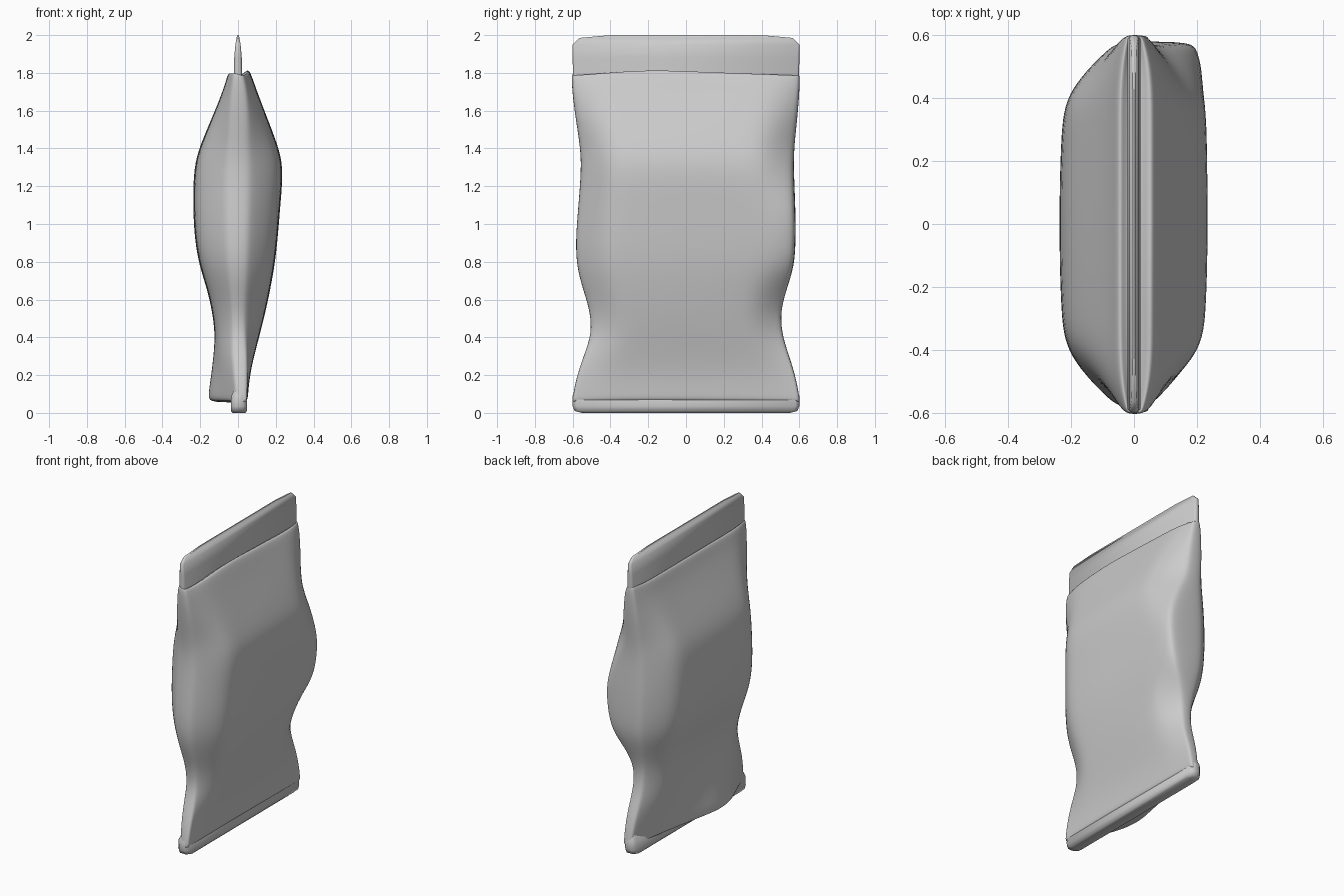
import bpy, bmesh

if "Cube" in bpy.data.objects:
    bpy.data.objects.remove(bpy.data.objects["Cube"])

# z, front x, back x, +y half width, -y half width
ROWS = [
    (0.055, .049, .165, .600, .600), (0.08, .052, .182, .602, .602),
    (0.20, .062, .156, .580, .578), (0.32, .090, .134, .540, .535),
    (0.42, .117, .124, .508, .500), (0.54, .147, .137, .500, .508),
    (0.66, .172, .165, .535, .548), (0.78, .194, .205, .575, .580),
    (0.92, .210, .230, .582, .585), (1.10, .224, .239, .580, .570),
    (1.30, .242, .235, .570, .554), (1.42, .210, .200, .574, .562),
    (1.58, .150, .130, .592, .588), (1.72, .094, .074, .602, .604),
    (1.79, .066, .056, .602, .606), (1.805, .050, .042, .597, .600),
    (1.775, .022, .022, .590, .590),
]
COLS = [-1, -.97, -.86, -.74, -.62, -.45, -.22, 0, .22, .45, .62, .74, .86, .97, 1]
BULGE = [(0, 1), (.35, .995), (.62, .95), (.74, .84), (.86, .60), (.97, .32), (1, .18)]
FULL = [(0, 1), (.35, 1), (.62, 1), (.74, 1), (.86, .99), (.97, .93), (1, .78)]
TAPER = [(0, 1), (.62, .99), (.74, .95), (.86, .82), (.97, .55), (1, .4)]


def lerp(table, t):
    for (a, fa), (b, fb) in zip(table, table[1:]):
        if t <= b:
            return fa + (fb - fa) * (t - a) / (b - a)
    return table[-1][1]


def ramp(a, b, v):
    s = min(1, max(0, (v - a) / (b - a)))
    return s * s * (3 - 2 * s)


def peak(y):
    # triangular fold centred off the middle
    return max(0, 1 - (abs(y + .2) / (.8 if y > -.2 else .4)))


def make_object(name, bm):
    bmesh.ops.recalc_face_normals(bm, faces=bm.faces[:])
    me = bpy.data.meshes.new(name)
    bm.to_mesh(me)
    bm.free()
    ob = bpy.data.objects.new(name, me)
    bpy.context.collection.objects.link(ob)
    return ob


def skin(bm, rings):
    n = len(rings[0])
    for a, b in zip(rings, rings[1:]):
        for i in range(n):
            j = (i + 1) % n
            bm.faces.new((a[i], a[j], b[j], b[i]))


# Puffed pouch body: front and back panels lofted through the rows
bm = bmesh.new()
rings = []
for z, xf, xb, yp, ym in ROWS:
    low = 1 - ramp(.08, .5, z)
    high = ramp(1.4, 1.75, z)
    full = ramp(.55, .85, z) * (1 - ramp(1.1, 1.45, z))
    front, back = [], []
    for t in COLS:
        y = t * (yp if t > 0 else ym)
        f = g = lerp(BULGE, abs(t))
        taper = lerp(TAPER, abs(t))
        if t > 0:   # one front corner is puffed out fully
            f += (lerp(FULL, t) - f) * full
        f += (taper - f) * high
        f += (.9 + .1 * f - f) * low
        g += (taper - g) * high
        g += (.05 + .95 * peak(y) - g) * low
        lip = .03 * peak(y) * ramp(1.65, 1.79, z)
        front.append(bm.verts.new((xf * f, y, z + lip - .012 * high)))
        back.append(bm.verts.new((-xb * g, y, z)))
    rings.append(front + back[::-1])
skin(bm, rings)
n = len(COLS)
for ring in (rings[0], rings[-1]):
    for i in range(n - 1):
        bm.faces.new((ring[i], ring[i + 1], ring[2 * n - 2 - i], ring[2 * n - 1 - i]))
body = make_object("pouch_body", bm)
for p in body.data.polygons:
    p.use_smooth = True
sub = body.modifiers.new("smooth", 'SUBSURF')
sub.levels = sub.render_levels = 2


# Flat sealed strips: rows of z, half width, half thickness
def seal(name, rows, x0):
    bm = bmesh.new()
    rings = []
    for z, w, h in rows:
        e = .5 * h
        pts = [(h, -w + e), (h, w - e), (e, w), (-e, w),
               (-h, w - e), (-h, -w + e), (-e, -w), (e, -w)]
        rings.append([bm.verts.new((x0 + x, y, z)) for x, y in pts])
    skin(bm, rings)
    bm.faces.new(rings[0])
    bm.faces.new(rings[-1])
    ob = make_object(name, bm)
    bpy.ops.object.select_all(action='DESELECT')
    ob.select_set(True)
    bpy.context.view_layer.objects.active = ob
    bpy.ops.object.shade_smooth_by_angle(angle=1.0)
    return ob


seal("top_seal", [(1.72, .598, .022), (1.88, .6, .020), (1.95, .6, .014),
                  (1.985, .565, .008), (2.0, .4, .003)], 0)
seal("bottom_seal", [(0, .55, .034), (.01, .59, .042), (.035, .6, .043),
                     (.09, .6, .040), (.13, .58, .022)], .005)
